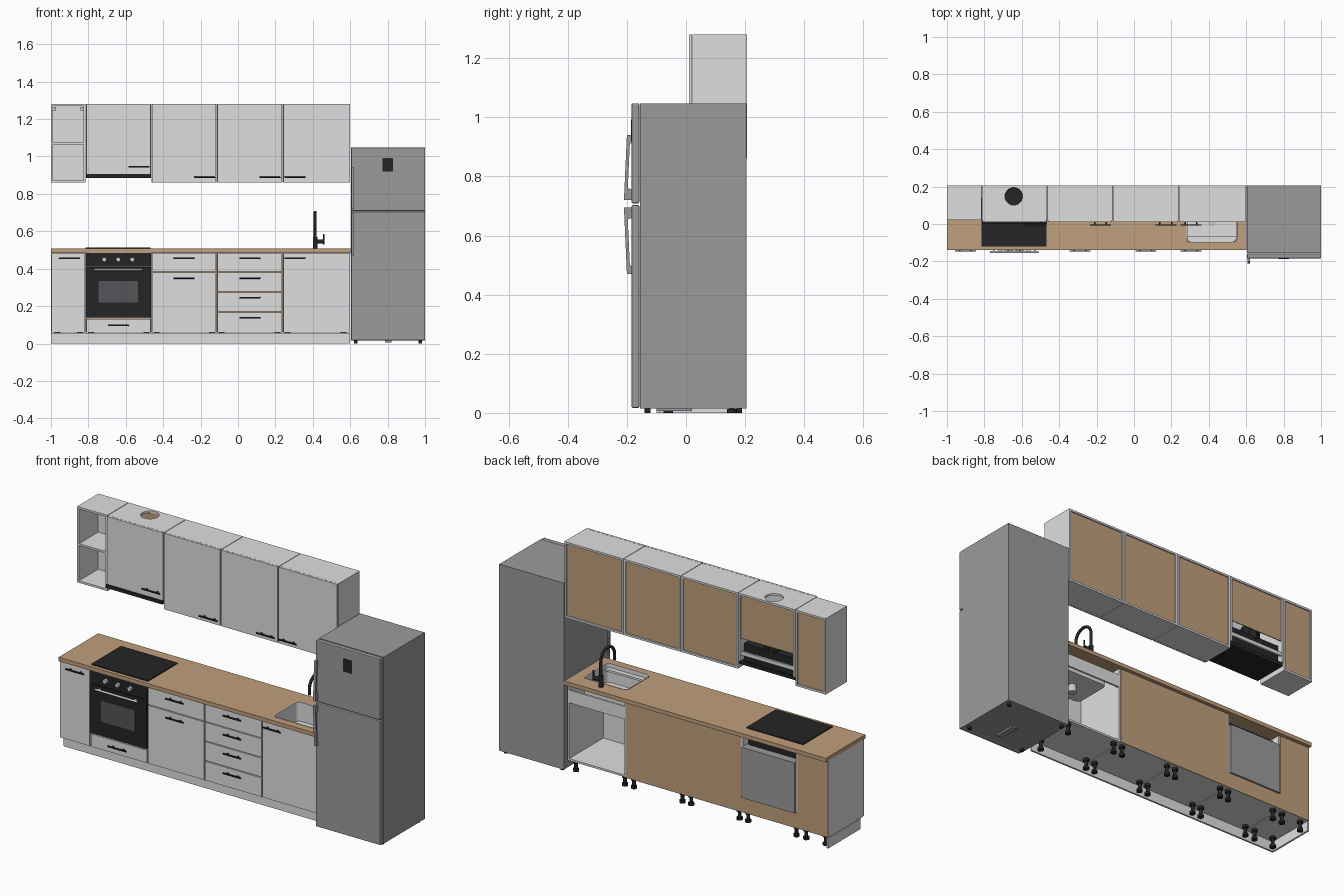
import bpy, bmesh, math
from mathutils import Vector

if "Cube" in bpy.data.objects:
    bpy.data.objects.remove(bpy.data.objects["Cube"])


def material(name, r, g, b):
    m = bpy.data.materials.new(name)
    m.diffuse_color = (r, g, b, 1)
    m.use_nodes = True
    m.node_tree.nodes["Principled BSDF"].inputs["Base Color"].default_value = m.diffuse_color
    return m


WHITE = material("white laminate", .74, .74, .74)
STEEL = material("fridge grey", .33, .33, .33)
WOOD = material("wood brown", .53, .35, .205)
BLACK = material("black", .018, .018, .018)
GLASS = material("oven glass grey", .09, .09, .1)
METAL = material("light metal", .6, .6, .6)


def make(name, bm, mat):
    bmesh.ops.recalc_face_normals(bm, faces=bm.faces)
    me = bpy.data.meshes.new(name)
    bm.to_mesh(me)
    bm.free()
    ob = bpy.data.objects.new(name, me)
    bpy.context.collection.objects.link(ob)
    me.materials.append(mat)
    return ob


def box(name, x, y, z, mat, bevel=0):
    bm = bmesh.new()
    bmesh.ops.create_cube(bm, size=1)
    for v in bm.verts:
        v.co = Vector([(r[0] + r[1]) / 2 + c * (r[1] - r[0]) for r, c in zip((x, y, z), v.co)])
    if bevel:
        bmesh.ops.bevel(bm, geom=bm.edges[:], offset=bevel, segments=2, affect='EDGES', profile=.5)
    return make(name, bm, mat)


def smooth(ob):
    bpy.ops.object.select_all(action='DESELECT')
    ob.select_set(True)
    bpy.context.view_layer.objects.active = ob
    bpy.ops.object.shade_smooth_by_angle(angle=math.radians(35))


def rod(name, a, b, r, mat, sides=16):
    a, b = Vector(a), Vector(b)
    bm = bmesh.new()
    bmesh.ops.create_cone(bm, cap_ends=True, segments=sides, radius1=r, radius2=r, depth=(b - a).length)
    q = Vector((0, 0, 1)).rotation_difference(b - a)
    for v in bm.verts:
        v.co = q @ v.co + (a + b) / 2
    ob = make(name, bm, mat)
    if sides > 8:
        smooth(ob)
    return ob


def tube(name, pts, r, mat):
    cu = bpy.data.curves.new(name, 'CURVE')
    cu.dimensions, cu.bevel_depth, cu.bevel_resolution, cu.use_fill_caps = '3D', r, 3, True
    s = cu.splines.new('POLY')
    s.points.add(len(pts) - 1)
    for p, c in zip(s.points, pts):
        p.co = (*c, 1)
    ob = bpy.data.objects.new(name, cu)
    bpy.context.collection.objects.link(ob)
    cu.materials.append(mat)
    return ob


def rounded(x, y, r, n=5):
    pts = []
    for i, (cx, cy) in enumerate([(x[1] - r, y[1] - r), (x[0] + r, y[1] - r), (x[0] + r, y[0] + r), (x[1] - r, y[0] + r)]):
        for k in range(n + 1):
            t = math.pi / 2 * (i + k / n)
            pts.append((cx + r * math.cos(t), cy + r * math.sin(t)))
    return pts


def prism(name, pts, z, mat, open_top=False):
    bm = bmesh.new()
    lo, hi = [[bm.verts.new((*p, h)) for p in pts] for h in z]
    for i in range(len(pts)):
        j = (i + 1) % len(pts)
        bm.faces.new((lo[i], lo[j], hi[j], hi[i]))
    bm.faces.new(lo)
    if not open_top:
        bm.faces.new(hi)
    return make(name, bm, mat)


def cut(ob, cutter):
    m = ob.modifiers.new("cut", 'BOOLEAN')
    m.operation, m.solver, m.object = 'DIFFERENCE', 'EXACT', cutter
    bpy.context.view_layer.objects.active = ob
    bpy.ops.object.modifier_apply(modifier="cut")
    bpy.data.objects.remove(cutter)


def handle(x0, x1, y, z):
    box("handle_bar", (x0, x1), (y - .018, y - .012), (z - .004, z + .004), BLACK, .0015)
    for x in (x0 + .025, x1 - .025):
        box("handle_post", (x - .004, x + .004), (y - .014, y), (z - .003, z + .003), BLACK)


T = .011  # board thickness
BAYS = [(-1, -.815), (-.812, -.465), (-.462, -.115), (-.112, .237), (.24, .6)]

# ---- base cabinets ----
Y0, Y1, BY = -.118, .185, -.13
for i, (a, b) in enumerate(BAYS):
    for x in (a, b - T):
        box("base_side", (x, x + T), (Y0, Y1 - .004), (.06, .485), WHITE)
    box("base_bottom", (a, b), (Y0, Y1 - .004), (.06, .071), WHITE)
    if i != 1:
        box("base_front_rail", (a, b), (Y0, Y0 + .05), (.474, .485), WHITE)
box("sink_bay_rear_rail", (.24, .6), (Y1 - .015, Y1 - .004), (.38, .45), WHITE)
box("base_back_left", (-1, -.812), (Y1 - .004, Y1), (.06, .485), WOOD)
box("base_back_under_oven", (-.812, -.465), (Y1 - .004, Y1), (.06, .145), WOOD)
box("base_back_middle", (-.465, .24), (Y1 - .004, Y1), (.06, .485), WOOD)


def front(bay, z0, z1, hx=None, hz=None):
    a, b = BAYS[bay]
    box("base_door", (a + .002, b - .002), (BY, Y0 - .001), (z0, z1), WHITE)
    if hz:
        c = hx if hx is not None else (a + b) / 2
        handle(c - .056, c + .056, BY, hz)


front(0, .06, .482, -.9, .455)
front(1, .06, .13, -.64, .097)
front(2, .386, .482, None, .455)
front(2, .06, .381, None, .35)
for z0, z1, hz in ((.386, .482, .455), (.279, .381, .35), (.17, .274, .245), (.06, .165, .137)):
    front(3, z0, z1, .063, hz)
front(4, .06, .482, .305, .455)

# ---- plinth and legs ----
box("plinth_front", (-1, .6), (-.1, -.09), (0, .056), WHITE)
box("plinth_side", (-1, -.99), (-.09, .185), (0, .056), WHITE)
for x in (-.965, -.845, -.785, -.49, -.437, -.14, -.087, .21, .265, .565):
    for y in (-.06, .155):
        rod("leg_foot", (x, y, 0), (x, y, .014), .016, BLACK, 12)
        rod("leg_stem", (x, y, .012), (x, y, .05), .009, BLACK, 12)
        rod("leg_plate", (x, y, .046), (x, y, .06), .016, BLACK, 12)

# ---- worktop with sink ----
top = box("worktop", (-1, .602), (-.14, .205), (.485, .507), WOOD)
SX, SY = (.28, .55), (-.1, .12)
cut(top, prism("sink_cutter", rounded(SX, SY, .025), (.4, .6), WOOD))
sink = prism("sink_basin", rounded((SX[0] + .001, SX[1] - .001), (SY[0] + .001, SY[1] - .001), .025), (.4, .508), WHITE, True)
sol = sink.modifiers.new("wall", 'SOLIDIFY')
sol.thickness, sol.offset = .004, -1
rod("sink_drain", (.415, .01, .36), (.415, .01, .406), .022, METAL)

# ---- tap ----
fx, fy = .413, .155
rod("tap_base", (fx, fy, .505), (fx, fy, .57), .013, BLACK)
rod("tap_lever_body", (fx, fy, .545), (fx + .045, fy, .545), .011, BLACK)
rod("tap_lever", (fx + .045, fy, .53), (fx + .045, fy, .585), .004, BLACK, 12)
arc = [(fx, fy - .06 + .06 * math.cos(t * math.pi / 14), .642 + .06 * math.sin(t * math.pi / 14)) for t in range(15)]
tube("tap_spout", [(fx, fy, .56)] + arc + [(fx, fy - .12, .61)], .008, BLACK)

# ---- hob and oven ----
box("hob", (-.815, -.467), (-.12, .14), (.505, .513), BLACK, .002)
box("hob_underside", (-.79, -.49), (-.09, .12), (.465, .506), BLACK)
box("oven_body", (-.8, -.477), (-.11, .195), (.145, .425), STEEL)
box("oven_upper_body", (-.79, -.487), (-.11, .15), (.425, .462), BLACK)
box("oven_control_panel", (-.811, -.466), (-.132, -.11), (.412, .483), BLACK)
box("oven_door", (-.811, -.466), (-.134, -.11), (.138, .408), BLACK)
box("oven_window", (-.745, -.535), (-.136, -.13), (.218, .335), GLASS)
rod("oven_handle", (-.77, -.15, .394), (-.51, -.15, .394), .006, METAL)
for x in (-.75, -.53):
    box("oven_handle_post", (x - .005, x + .005), (-.15, -.13), (.39, .398), METAL)
for x in (-.715, -.64, -.565):
    rod("oven_knob", (x, -.13, .449), (x, -.147, .449), .012, METAL)

# ---- wall cabinets ----
U0, U1, UY = .022, .207, .01
for i, (a, b) in enumerate(BAYS):
    z0 = .905 if i == 1 else .86
    for x in (a, b - T):
        box("wall_side", (x, x + T), (U0, U1), (z0, 1.28), WHITE)
    lid = box("wall_top", (a + T, b - T), (U0, U1), (1.269, 1.28), WHITE)
    zb = 1.018 if i == 1 else z0
    box("wall_bottom", (a + T, b - T), (U0, .09 if i == 1 else U1), (zb, zb + T), WHITE)
    box("wall_back", (a + T, b - T), (.195, .2), (zb + T, 1.269), WOOD)
    if i == 1:
        cut(lid, rod("duct_cutter", (-.643, .148, 1.2), (-.643, .148, 1.4), .047, WHITE, 24))
    if i > 0:
        box("wall_door", (a + .002, b - .002), (UY, U0 - .001), (z0, 1.28), WHITE)
a, b = BAYS[0]
box("open_shelf", (a + T, b - T), (U0 + .002, .19), (1.065, 1.076), WHITE)
box("open_shelf_liner", (a + T, b - T), (.19, .195), (.871, 1.269), WHITE)
for x in (a + T + .008, b - T - .008):
    box("hanging_bracket", (x - .008, x + .008), (.175, .19), (1.245, 1.265), METAL)
for c, z in ((-.53, .945), (-.18, .888), (.17, .888), (.305, .888)):
    handle(c - .056, c + .056, UY, z)

# ---- extractor hood ----
box("hood_slab", (-.812, -.465), (.004, .2), (.886, .905), BLACK)
box("hood_body", (-.79, -.487), (.03, .19), (.905, 1.0), BLACK)
box("hood_rear_rail", (-.801, -.476), (.195, .205), (.94, .96), WHITE)
rod("hood_duct", (-.643, .145, .99), (-.643, .145, 1.06), .05, BLACK, 8)

# ---- fridge ----
FX = (.605, 1)
box("fridge_body", FX, (-.155, .205), (.015, 1.047), STEEL)
box("fridge_lower_door", FX, (-.184, -.158), (.017, .703), STEEL, .004)
box("fridge_upper_door", FX, (-.184, -.158), (.709, 1.047), STEEL, .004)
box("fridge_display", (.772, .828), (-.186, -.18), (.92, .992), BLACK)
for x in (.63, .975):
    for y in (-.13, .18):
        rod("fridge_foot", (x, y, 0), (x, y, .016), .01, BLACK, 12)
box("fridge_base_tray", (.785, .82), (-.1, .02), (.006, .016), STEEL)
# door handles: leaning bars, wide foot nearest the door split
for far, near in ((.94, .72), (.47, .695)):
    s = 1 if far > near else -1
    outline = [(-.182, far), (-.2, far), (-.21, near), (-.182, near), (-.182, near + .035 * s),
               (-.197, near + .04 * s), (-.19, far - .03 * s), (-.182, far - .025 * s)]
    bm = bmesh.new()
    f = bm.faces.new([bm.verts.new((.606, y, z)) for y, z in outline])
    ext = bmesh.ops.extrude_face_region(bm, geom=[f])["geom"]
    bmesh.ops.translate(bm, vec=(.014, 0, 0), verts=[v for v in ext if isinstance(v, bmesh.types.BMVert)])
    make("fridge_handle", bm, STEEL)
